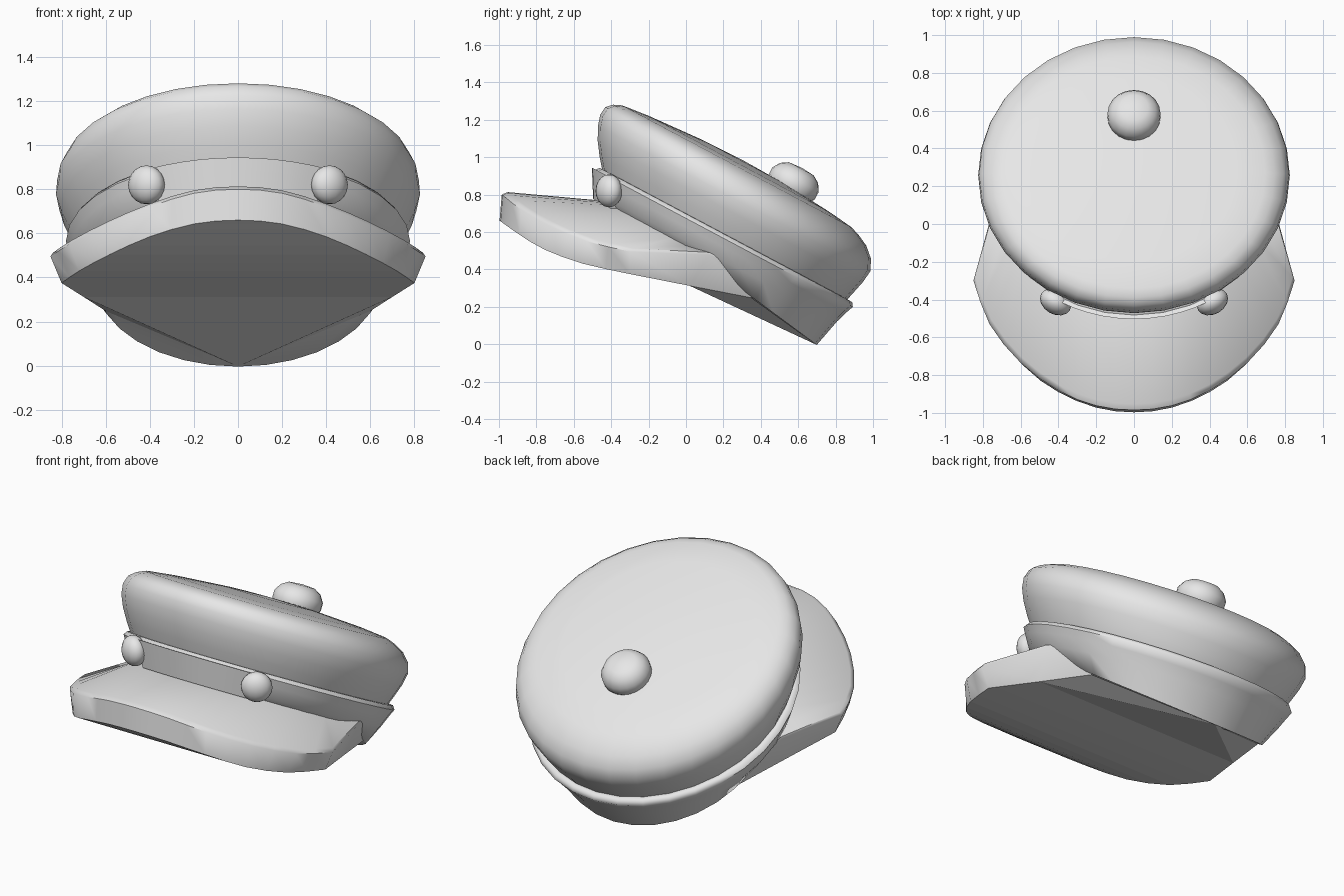
import bpy, bmesh
from math import sin, cos, pi, radians
from mathutils import Vector

if "Cube" in bpy.data.objects:
    bpy.data.objects.remove(bpy.data.objects["Cube"])

grey = bpy.data.materials.new("light_grey")
grey.use_nodes = True
colour = (0.8, 0.8, 0.8, 1)
grey.diffuse_color = colour
grey.node_tree.nodes["Principled BSDF"].inputs["Base Color"].default_value = colour

TILT = radians(28)
CENTRE = Vector((0, 0.25, 0.77))
ALONG = Vector((0, cos(TILT), -sin(TILT)))
NORMAL = Vector((0, sin(TILT), cos(TILT)))


def tilted(angle, w, r, c):
    """Point on a tilted ring: angle 0 is the front, c shifts the ring backwards."""
    return CENTRE + Vector((r * sin(angle), 0, 0)) + ALONG * (c - r * cos(angle)) + NORMAL * w


def finish(bm, name, angle=40):
    bmesh.ops.remove_doubles(bm, verts=bm.verts, dist=0.0005)
    bmesh.ops.recalc_face_normals(bm, faces=bm.faces)
    mesh = bpy.data.meshes.new(name)
    bm.to_mesh(mesh)
    bm.free()
    mesh.materials.append(grey)
    obj = bpy.data.objects.new(name, mesh)
    bpy.context.collection.objects.link(obj)
    bpy.ops.object.select_all(action='DESELECT')
    obj.select_set(True)
    bpy.context.view_layer.objects.active = obj
    bpy.ops.object.shade_smooth_by_angle(angle=radians(angle))
    return obj


def loft(bm, rows, closed):
    """Join rows of points with quads."""
    grid = [[bm.verts.new(p) for p in row] for row in rows]
    n = len(grid[0])
    for a, b in zip(grid, grid[1:]):
        for i in range(n if closed else n - 1):
            j = (i + 1) % n
            bm.faces.new((a[i], a[j], b[j], b[i]))
    return grid


def lathe(name, profile, n=32):
    bm = bmesh.new()
    loft(bm, [[tilted(2 * pi * i / n, *p) for i in range(n)] for p in profile], True)
    return finish(bm, name)


# Puffed crown with a slightly domed top
lathe("crown", [(-0.25, 0.7, 0.06), (-0.19, 0.738, 0.05), (-0.13, 0.77, 0.033),
                (-0.06, 0.803, 0.017), (0.01, 0.825, 0.003), (0.07, 0.82, -0.02),
                (0.12, 0.79, -0.045), (0.15, 0.745, -0.06), (0.17, 0.695, -0.065),
                (0.187, 0.55, -0.06), (0.208, 0.25, -0.05), (0.214, 0, -0.05)])

# Top button
lathe("top_button", [(0.14, 0.09, 0.245), (0.17, 0.12, 0.245), (0.21, 0.14, 0.245),
                     (0.255, 0.14, 0.245), (0.295, 0.115, 0.245), (0.32, 0.075, 0.245),
                     (0.326, 0, 0.245)], 20)

# Band with a rounded lip, tapering down to a sloped lower edge
bm = bmesh.new()
n = 32
rows = [[tilted(2 * pi * i / n, *p) for i in range(n)] for p in
        [(-0.24, 0.69, 0.055), (-0.18, 0.735, 0.055), (-0.182, 0.765, 0.055),
         (-0.203, 0.78, 0.055), (-0.245, 0.758, 0.06), (-0.31, 0.725, 0.072)]]
low = []
for i in range(n):
    a = 2 * pi * i / n
    u = 0.115 - 0.645 * cos(a)
    low.append(tilted(a, min(-0.38, -0.36 - 0.148 * u), 0.645, 0.115))
grid = loft(bm, rows + [low], True)
bm.faces.new(grid[-1])
finish(bm, "band", 60)

# Front strap between the side buttons
bm = bmesh.new()
section = [(-0.2, 0.73), (-0.2, 0.797), (-0.345, 0.712), (-0.345, 0.66)]
arc = [radians(-30 + 6 * i) for i in range(11)]
grid = loft(bm, [[tilted(a, w, r, 0.05) for w, r in section] for a in arc], True)
bm.faces.new(grid[0])
bm.faces.new(grid[-1])
finish(bm, "front_strap", 30)

# Side buttons
for side, name in ((1, "left_button"), (-1, "right_button")):
    bm = bmesh.new()
    bmesh.ops.create_uvsphere(bm, u_segments=16, v_segments=10, radius=0.088)
    button = finish(bm, name)
    button.scale = (1, 0.75, 1)
    button.rotation_euler = (0, 0, side * radians(30))
    button.location = (side * 0.415, -0.412, 0.82)

# Brim: upper surface, rounded crest and thick outer wall that runs into the band
rim_front = [(0, -0.985, 0.8), (0.2, -0.962, 0.782), (0.4, -0.882, 0.72),
             (0.6, -0.735, 0.635), (0.765, -0.53, 0.55), (0.85, -0.3, 0.495)]
rim_side = [(0.735, 0.12, 0.478), (0.68, 0.35, 0.39)]
bottom_front = [(0, -0.997, 0.66), (0.2, -0.972, 0.643), (0.4, -0.89, 0.585),
                (0.58, -0.755, 0.505), (0.72, -0.55, 0.43), (0.8, -0.3, 0.375)]
bottom_side = [(0.7, 0.02, 0.312), (0.6, 0.35, 0.248)]


def smoothed(points):
    """Insert curved midpoints along a half outline that starts on the centre line."""
    p = [Vector(q) for q in points]
    ends = [Vector((-p[1].x, p[1].y, p[1].z))] + p + [2 * p[-1] - p[-2]]
    out = [p[0]]
    for a, b, c, d in zip(ends, ends[1:], ends[2:], ends[3:]):
        out += [(9 * (b + c) - a - d) / 16, c]
    return out


def mirrored(half):
    return [Vector((-p.x, p.y, p.z)) for p in reversed(half[1:])] + half


rim = smoothed(rim_front) + [Vector(p) for p in rim_side]
bottom = smoothed(bottom_front) + [Vector(p) for p in bottom_side]
angles = [7.5 * i for i in range(11)] + [90, 105]
inner = [tilted(radians(a), -0.33, 0.69, 0.075) for a in angles]
crest = [p.lerp(q, 0.06) + Vector((0, 0, 0.015)) for p, q in zip(rim, inner)]
crest[-1] = rim[-1]

bm = bmesh.new()
loft(bm, [mirrored(h) for h in (inner, crest, rim, bottom)], False)
finish(bm, "brim", 55)

# Closed underside in flat facets, meeting the back of the band
bm = bmesh.new()
edge = [bm.verts.new(p) for p in mirrored(bottom)]
mid = len(bottom) - 1
bm.faces.new((edge[mid - 1], edge[mid], edge[mid + 1]))
for i in range(1, mid - 1):
    bm.faces.new((edge[mid - i], edge[mid + i], edge[mid + i + 1], edge[mid - i - 1]))
back = bm.verts.new(low[n // 2])
for a, b in ((edge[1], edge[-2]), (edge[0], edge[1]), (edge[-2], edge[-1])):
    bm.faces.new((a, b, back))
finish(bm, "underside", 1)
